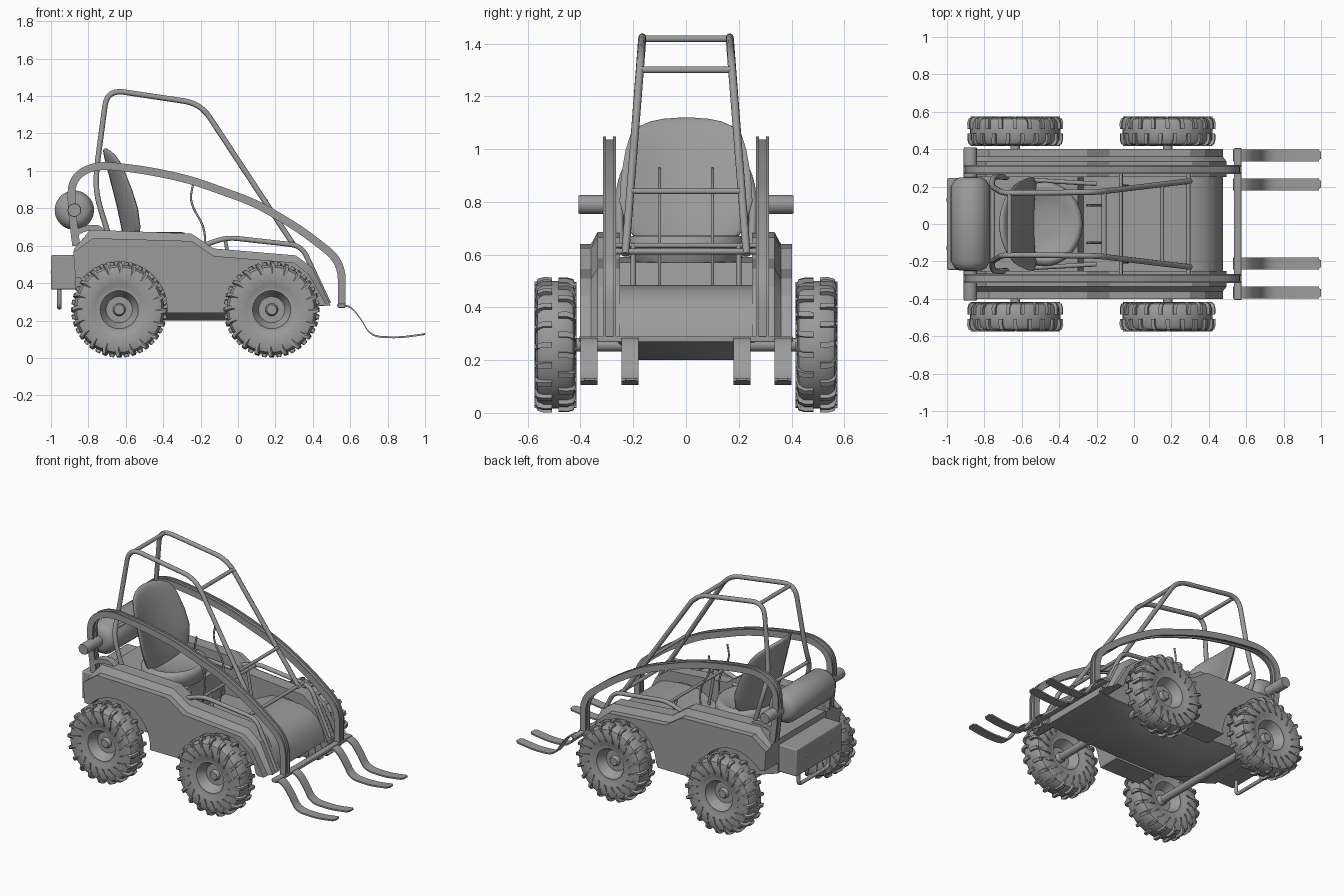
import bpy, bmesh, math
from math import sin, cos, pi, radians
from mathutils import Vector

if "Cube" in bpy.data.objects:
    bpy.data.objects.remove(bpy.data.objects["Cube"])

grey = bpy.data.materials.new("dark_grey")
grey.diffuse_color = (.33, .33, .33, 1)
grey.use_nodes = True
grey.node_tree.nodes["Principled BSDF"].inputs["Base Color"].default_value = grey.diffuse_color


def finish(name, bm, angle=35):
    bmesh.ops.recalc_face_normals(bm, faces=bm.faces)
    me = bpy.data.meshes.new(name)
    bm.to_mesh(me)
    bm.free()
    me.materials.append(grey)
    ob = bpy.data.objects.new(name, me)
    bpy.context.collection.objects.link(ob)
    bpy.ops.object.select_all(action='DESELECT')
    ob.select_set(True)
    bpy.context.view_layer.objects.active = ob
    bpy.ops.object.shade_smooth_by_angle(angle=radians(angle))
    return ob


def loft_into(bm, rings):
    """Skin equal-length rings of 3D points and cap both ends."""
    vs = [[bm.verts.new(p) for p in r] for r in rings]
    n = len(vs[0])
    for a, b in zip(vs, vs[1:]):
        for i in range(n):
            bm.faces.new((a[i], a[(i + 1) % n], b[(i + 1) % n], b[i]))
    bm.faces.new(vs[0])
    bm.faces.new(vs[-1][::-1])


def loft(name, rings, **kw):
    bm = bmesh.new()
    loft_into(bm, rings)
    return finish(name, bm, **kw)


def box(name, lo, hi, bevel=0.0):
    ob = loft(name, [[(lo[0], lo[1], z), (hi[0], lo[1], z), (hi[0], hi[1], z), (lo[0], hi[1], z)]
                     for z in (lo[2], hi[2])])
    if bevel:
        m = ob.modifiers.new("bevel", 'BEVEL')
        m.width, m.segments = bevel, 2
    return ob


def lathe_into(bm, prof, n=48, c=(0, 0, 0)):
    """Revolve (radius, y) points around the y axis."""
    loft_into(bm, [[(c[0] + max(r, .001) * cos(2 * pi * k / n), c[1] + y,
                     c[2] + max(r, .001) * sin(2 * pi * k / n)) for k in range(n)] for r, y in prof])


def lathe(name, prof, c, n=32):
    bm = bmesh.new()
    lathe_into(bm, prof, n, c)
    return finish(name, bm)


def rounded(pts, r, n=6):
    """Round the corners of a polyline."""
    P = [Vector(p) for p in pts]
    out = [P[0]]
    for a, b, c in zip(P, P[1:], P[2:]):
        p = b + (a - b).normalized() * min(r, (a - b).length * .49)
        q = b + (c - b).normalized() * min(r, (c - b).length * .49)
        out += [p.lerp(b, k / n).lerp(b.lerp(q, k / n), k / n) for k in range(n + 1)]
    return out + [P[-1]]


def tube(name, pts, r=0.014, fil=0.06):
    cu = bpy.data.curves.new(name, 'CURVE')
    cu.dimensions = '3D'
    cu.bevel_depth, cu.bevel_resolution, cu.use_fill_caps = r, 3, True
    cu.materials.append(grey)
    path = rounded(pts, fil)
    sp = cu.splines.new('POLY')
    sp.points.add(len(path) - 1)
    for sp_p, p in zip(sp.points, path):
        sp_p.co = (*p, 1)
    sp.use_smooth = True
    bpy.context.collection.objects.link(bpy.data.objects.new(name, cu))


def ribbon(name, pts, thick, y0, y1, fil=0.1):
    """Flat bar following an (x, z) path, between y0 and y1."""
    P = rounded([(x, 0, z) for x, z in pts], fil)
    rings = []
    for i, p in enumerate(P):
        t = (P[min(i + 1, len(P) - 1)] - P[max(i - 1, 0)]).normalized()
        o = Vector((-t.z, 0, t.x)) * thick / 2
        rings.append([(p.x + s * o.x, y, p.z + s * o.z) for s, y in ((1, y0), (1, y1), (-1, y1), (-1, y0))])
    return loft(name, rings)


# Wheels: tyre and dished rim turned in one profile, with staggered lugs
half = [(0, .025), (.026, .025), (.031, .018), (.034, -.0), (.07, .0), (.094, .045), (.102, .06), (.114, .058),
        (.135, .07), (.2, .075), (.228, .067), (.241, .045)]
bm = bmesh.new()
lathe_into(bm, half + [(r, -y) for r, y in half[::-1]])


def lug(a, side):
    def ring(y, r0, r1, t, w):
        return [(r * cos(a + t + d), side * y, r * sin(a + t + d))
                for r, d in ((r0, -w), (r1, -w), (r1, w), (r0, w))]
    loft_into(bm, [ring(.012, .232, .256, 0, .04), ring(.045, .232, .257, 0, .04),
                   ring(.068, .215, .25, .02, .04), ring(.077, .19, .225, .06, .035)])
    # sidewall rib
    loft_into(bm, [[(r * cos(a + t + d), side * y, r * sin(a + t + d))
                    for y, d in ((.06, -.025), (.079, -.025), (.079, .025), (.06, .025))]
                   for r, t in ((.24, .03), (.15, .2))])


N = 20
for k in range(N):
    lug(2 * pi * k / N, 1)
    lug(2 * pi * (k + .5) / N, -1)
wheel = finish("wheel", bm, angle=40)
for i, (x, s) in enumerate([(-.635, 1), (-.635, -1), (.18, 1), (.18, -1)]):
    ob = wheel if i == 0 else wheel.copy()
    if i:
        bpy.context.collection.objects.link(ob)
    ob.location = (x, s * .495, .258)
    ob.rotation_euler.z = 0 if s > 0 else pi
for x in (-.635, .18):
    lathe("axle", [(.025, -.48), (.025, .48)], (x, 0, .258), 20)


# Side fenders with wheel arches and a sloped upper edge
def arch(cx, r, a0, a1, n=14):
    return [(cx + r * cos(radians(a0 + (a1 - a0) * k / n)),
             .258 + r * sin(radians(a0 + (a1 - a0) * k / n))) for k in range(n + 1)]


under = [(.43, .28)] + arch(.18, .237, 8, 176) + [(-.07, .24), (-.38, .24)] + arch(-.635, .258, 5, 140)
inner = [(-.87, .43), (-.875, .585), (-.79, .685), (-.25, .665), (-.13, .585), (.31, .548), (.40, .48), (.495, .28)]
outer = [(-.87, .43), (-.88, .565), (-.775, .64), (-.25, .625), (-.13, .545), (.30, .51), (.38, .445), (.475, .28)]
for s in (1, -1):
    loft("fender", [[(x, s * y, z) for x, z in top + under]
                    for y, top in ((.25, inner), (.335, inner), (.36, outer), (.402, outer))], angle=20)

# Central hull: rear deck, footwell, curved hood and keel
hull = [(-.87, .36), (-.87, .59), (-.3, .57), (-.27, .40), (-.1, .40), (.08, .485), (.3, .48), (.37, .46), (.425, .415),
        (.46, .35), (.475, .28), (.36, .27), (.02, .2), (-.4, .2), (-.62, .28)]
loft("hull", [[(x, y, max(z, .2 if abs(y) < .2 else .265)) for x, z in hull]
              for y in (-.26, -.18, .18, .26)], angle=30)

# Rear box with bumper loop
box("rear_box", (-1.0, -.245, .365), (-.86, .245, .55), .008)
tube("rear_bumper", [(-.955, .16, .38), (-.955, .16, .27), (-.955, -.16, .27), (-.955, -.16, .38)], .012, .03)
for y in (-.13, .13):
    lathe("box_bolt", [(.01, -.01), (.01, .01)], (-.992, y, .46), 10)

# Rear tank with end stubs
tank = [(0, .408), (.034, .408), (.036, .4), (.036, .25), (.06, .248), (.085, .235), (.105, .2)]
lathe("tank", tank + [(r, -y) for r, y in tank[::-1]], (-.875, 0, .79), 40)

# Seat: curved back shell and round cushion
back = [(.64, -.575, .17, .04), (.70, -.585, .225, .04), (.80, -.61, .252, .036), (.90, -.638, .246, .033),
        (1.0, -.668, .228, .029), (1.05, -.684, .212, .026), (1.085, -.696, .18, .022), (1.105, -.703, .135, .018),
        (1.115, -.707, .085, .012), (1.119, -.709, .03, .006)]
M = 32
loft("seat_back", [[(cx + th * sin(2 * pi * k / M) + .07 * (w / .25) ** 2 * cos(2 * pi * k / M) ** 2,
                     w * cos(2 * pi * k / M), z) for k in range(M)] for z, cx, w, th in back], angle=60)
loft("seat_cushion", [[(-.475 + .2 * f * cos(2 * pi * k / M), .225 * f * sin(2 * pi * k / M), z)
                       for k in range(M)] for f, z in ((.9, .57), (1, .61), (1, .645), (.94, .67),
                                                       (.85, .673), (.65, .65), (.3, .64))], angle=60)

fork_arm = [(.555, .275), (.555, .515), (.33, .69), (.09, .83), (-.26, .955), (-.5, 1.005), (-.76, 1.035),
            (-.89, .96), (-.89, .80), (-.865, .60)]
fork = [(.53, .28), (.60, .28), (.66, .205), (.71, .115), (.86, .108), (.985, .125), (1.0, .128)]
for s in (1, -1):
    # Lift arms: channel section made of a web and two flanges
    ribbon("arm_web", fork_arm, .022, s * .27, s * .312)
    for y in (.266, .304):
        ribbon("arm_flange", fork_arm, .042, s * y, s * (y + .011))
    ribbon("arm_foot", [(-.875, .66), (-.83, .69), (-.75, .70), (-.72, .67)], .03, s * .265, s * .315, .03)
    # Roll cage side
    tube("roll_cage_side", [(-.68, s * .25, .62), (-.755, s * .255, .86), (-.76, s * .20, .98), (-.70, s * .165, 1.435),
                            (-.20, s * .17, 1.36), (.30, s * .23, .60)], .015, .09)
    # Hood guard tubes beside the hood, with inner posts
    tube("hood_guard", [(-.19, s * .29, .60), (-.06, s * .29, .645), (.34, s * .29, .60), (.485, s * .29, .29)], .014)
    tube("hood_post", [(-.03, s * .2, .42), (-.07, s * .2, .64)], .01)
    tube("cockpit_rail", [(-.55, s * .235, .62), (-.2, s * .215, .605)], .012)
    # Steering levers
    tube("lever", [(-.21, s * .1, .4), (-.165, s * .1, .68), (-.26, s * .1, .83), (-.24, s * .1, .93)], .006, .09)
    # Forks with tapered tips
    for y in (.212, .367):
        loft("fork", [[(p.x, s * y + d * (.02 if p.x > .99 else .032), p.z + h)
                       for d, h in ((-1, .005), (1, .005), (1, -.005), (-1, -.005))]
                      for p in rounded([(x, 0, z) for x, z in fork], .06)])

# Cross bars
box("fork_bar", (.535, -.405, .268), (.575, .405, .29), .004)
for name, x, z, w, r in (("top_bar", -.665, 1.418, .165, .013), ("brow_bar", -.16, 1.30, .175, .013),
                         ("dash_bar", .15, .84, .205, .011), ("hood_bar", .29, .612, .29, .012),
                         ("guard_bar", -.07, .635, .29, .01), ("rear_cage_bar", -.755, .9, .235, .012)):
    tube(name, [(x, -w, z), (x, w, z)], r)
